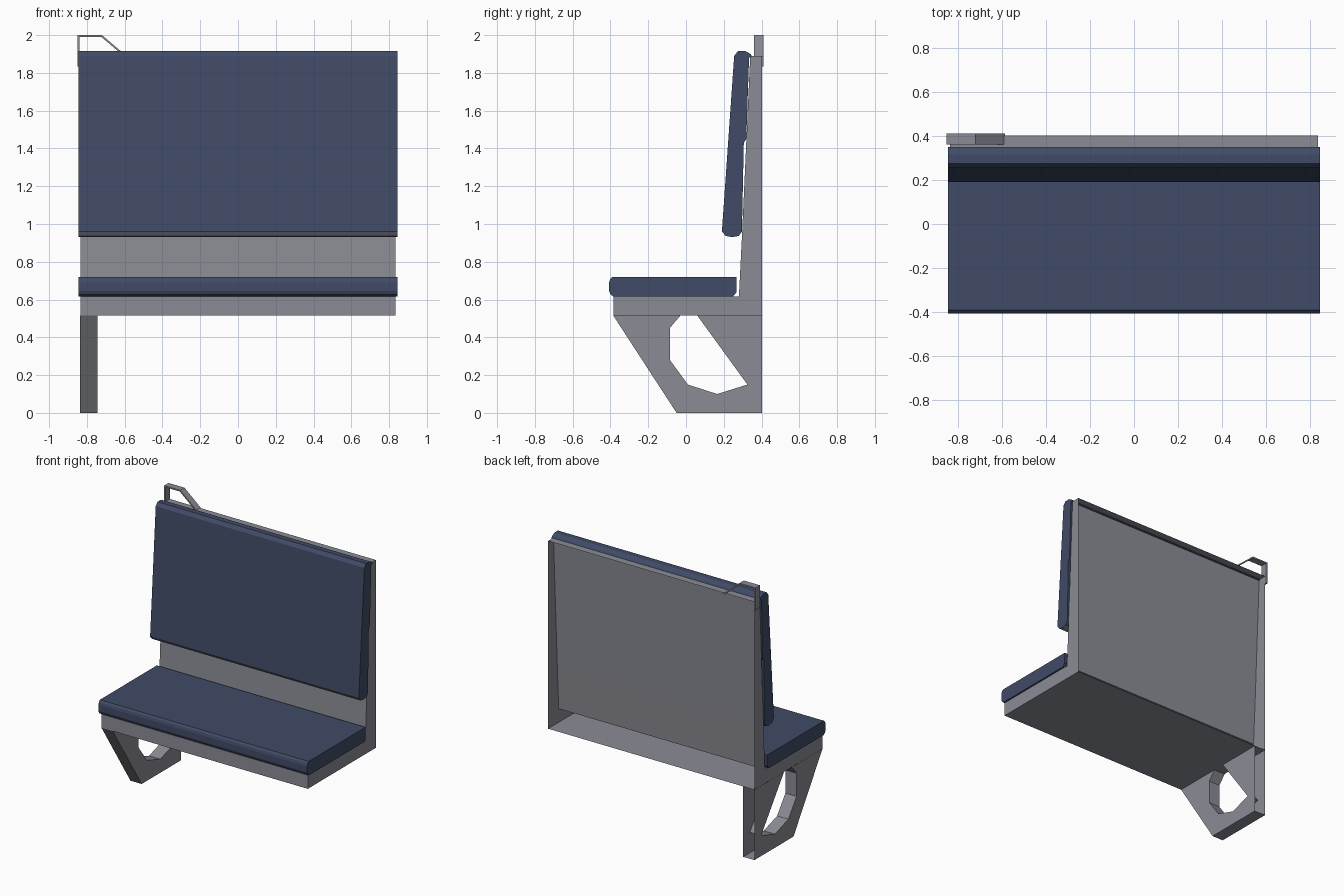
import bpy, bmesh

if "Cube" in bpy.data.objects:
    bpy.data.objects.remove(bpy.data.objects["Cube"])


def mat(name, r, g, b):
    m = bpy.data.materials.new(name)
    m.diffuse_color = (r, g, b, 1)
    m.use_nodes = True
    m.node_tree.nodes["Principled BSDF"].inputs["Base Color"].default_value = m.diffuse_color
    return m


GREY = mat("grey frame", 0.26, 0.265, 0.30)
BLUE = mat("blue fabric", 0.052, 0.07, 0.135)


def prism(name, pts, x0, x1, mats, skip=(), grey_edges=()):
    """Extrude a (y, z) profile along x; skipped edges stay open."""
    bm = bmesh.new()
    a = [bm.verts.new((x0, y, z)) for y, z in pts]
    b = [bm.verts.new((x1, y, z)) for y, z in pts]
    bm.faces.new(a[::-1])
    bm.faces.new(b)
    n = len(pts)
    for i in range(n):
        if i not in skip:
            j = (i + 1) % n
            f = bm.faces.new((a[i], a[j], b[j], b[i]))
            f.material_index = 1 if i in grey_edges else 0
    bm.normal_update()
    me = bpy.data.meshes.new(name)
    bm.to_mesh(me)
    bm.free()
    for m in mats:
        me.materials.append(m)
    ob = bpy.data.objects.new(name, me)
    bpy.context.collection.objects.link(ob)
    return ob


# L-shaped sheet shell, open at the rear
prism("seat_shell",
      [(-.385, .515), (.402, .515), (.402, 1.89), (.34, 1.89),
       (.297, .95), (.28, .615), (-.385, .615)],
      -.835, .835, [GREY], skip=(1,))

# Hollow leg plate with a polygonal opening
prism("leg",
      [(-.385, .515), (-.05, 0), (.402, 0), (.402, .515), (.06, .515),
       (.325, .15), (.165, .10), (.01, .15), (-.085, .28),
       (-.085, .45), (-.03, .515)],
      -.836, -.745, [GREY], skip=(2, 3, 10))

# Seat cushion with rounded front
prism("seat_cushion",
      [(-.385, .617), (.25, .617), (.268, .64), (.268, .72), (-.39, .72),
       (-.402, .708), (-.407, .69), (-.407, .645), (-.40, .627)],
      -.845, .845, [BLUE])

# Leaning back cushion with a grey underside
prism("back_cushion",
      [(.19, .96), (.21, .937), (.245, .93), (.28, .937), (.296, .96),
       (.306, 1.43), (.319, 1.45), (.334, 1.88), (.35, 1.887),
       (.342, 1.90), (.315, 1.915), (.275, 1.915), (.255, 1.89)],
      -.845, .845, [BLUE, GREY], grey_edges=(0, 1, 2))

# Grab handle: bent flat band on the top corner
OUT = [(-.85, 1.835), (-.85, 2.0), (-.72, 2.0), (-.585, 1.885)]
INN = [(-.60, 1.885), (-.723, 1.99), (-.838, 1.99), (-.838, 1.835)]
bm = bmesh.new()
rings = [[bm.verts.new((x, y, z)) for x, z in OUT + INN] for y in (.36, .41)]
for i in range(3):
    for r in rings:
        bm.faces.new((r[i], r[i + 1], r[6 - i], r[7 - i]))
for i in range(8):
    j = (i + 1) % 8
    bm.faces.new((rings[0][i], rings[0][j], rings[1][j], rings[1][i]))
bmesh.ops.recalc_face_normals(bm, faces=bm.faces)
me = bpy.data.meshes.new("grab_handle")
bm.to_mesh(me)
bm.free()
me.materials.append(GREY)
bpy.context.collection.objects.link(bpy.data.objects.new("grab_handle", me))
